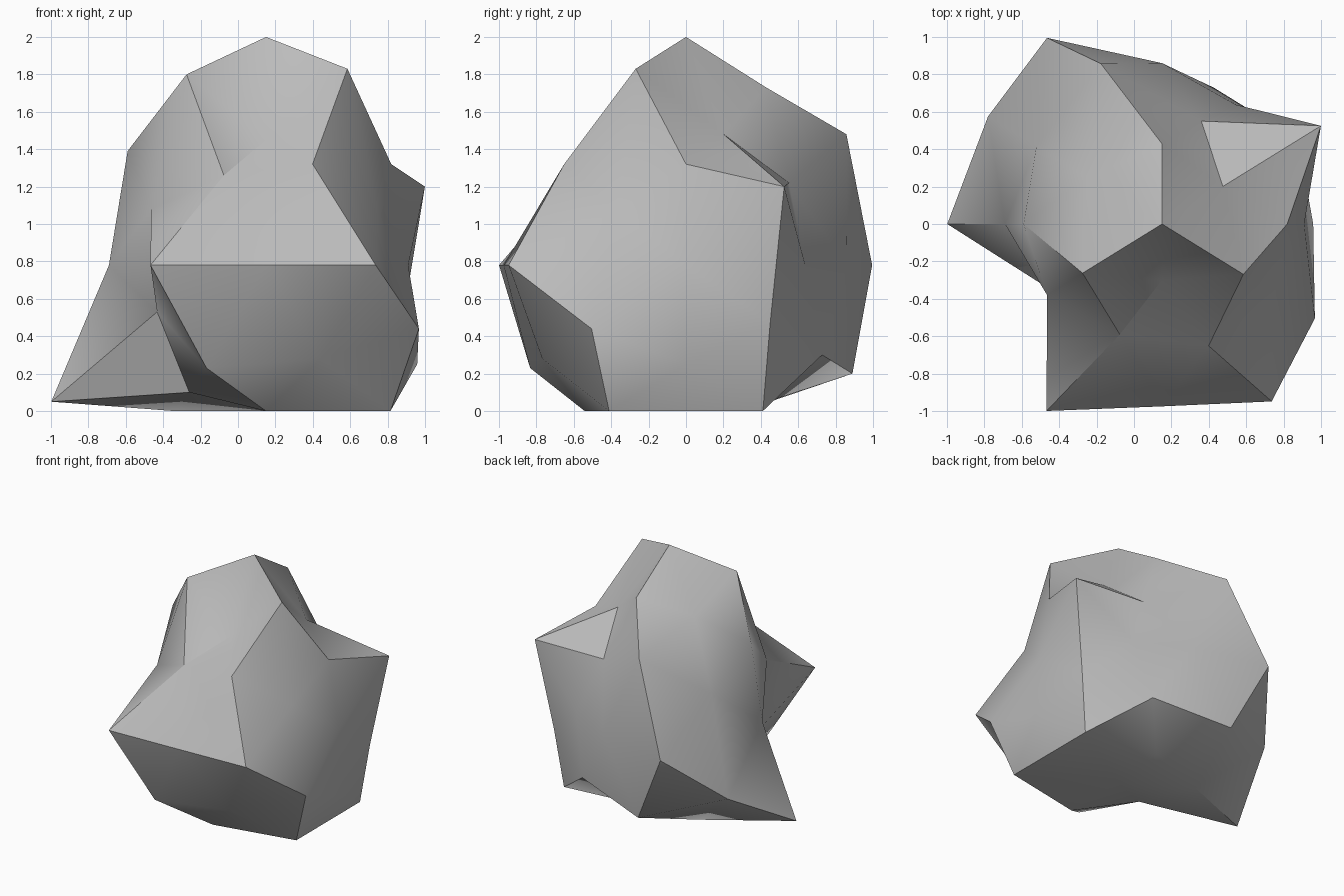
import bpy
import bmesh
import math
from itertools import product
from mathutils import Vector

cube = bpy.data.objects.get("Cube")
if cube:
    bpy.data.objects.remove(cube, do_unlink=True)

# Stone colour
stone = bpy.data.materials.new("stone_grey")
stone.use_nodes = True
colour = (0.5, 0.5, 0.5, 1.0)
stone.diffuse_color = colour
shader = next(n for n in stone.node_tree.nodes if n.type == "BSDF_PRINCIPLED")
shader.inputs["Base Color"].default_value = colour
shader.inputs["Roughness"].default_value = 0.9

# Direction families of a once-subdivided icosahedron
phi = (1 + math.sqrt(5)) / 2
corner = Vector((1, phi, 0)).normalized()
short, long = corner.x, corner.y
low, mid, high = 0.5 / phi, 0.5, phi / 2

# Middle of the rock: horizontal centre and the height of its waist
centre_x, waist = 0.15, 0.78

# For each family: (reach, height) for every sign combination, plus before minus
families = [
    ((0, 0, 1), [(1, 2), (1, 0)]),
    ((0, 1, 0), [(.86, waist), (.975, waist)]),
    ((1, 0, 0), [(.76, waist), (.84, waist)]),
    ((short, long, 0), [(.75, waist), (1.115, waist),
                        (1.17, waist), (1.175, waist)]),
    ((0, short, long), [(.815, 1.73), (.83, .05), (.57, 1.45), (1.03, 0)]),
    ((long, 0, short), [(.787, 1.32), (.95, .25), (.87, 1.39), (1.35, .05)]),
    ((low, high, mid), [(.68, 1.22), (.9, .3), (.805, 1.32), (.95, .28),
                        (1.06, 1.48), (1.1, .2), (.73, 1.26), (1.03, .23)]),
    ((mid, low, high), [(.65, 1.48), (1.33, 0), (.87, 1.83), (1.33, 0),
                        (.8, 1.62), (.98, 0), (.85, 1.8), (.82, .1)]),
    ((high, mid, low), [(1.05, 1.2), (.9, .47), (.74, 1.07), (1.01, .44),
                        (.83, 1.12), (1.15, .39), (.76, 1.08), (.72, .53)]),
]


def signed_directions(base):
    """Every sign variant of a direction, keeping zero coordinates single."""
    choices = [(c, -c) if c else (0,) for c in base]
    return [Vector(v) for v in product(*choices)]


# Faceted ball, then each corner pushed in or out to shape the rock
bm = bmesh.new()
placed = []
for base, shape in families:
    for direction, (reach, height) in zip(signed_directions(base), shape):
        vert = bm.verts.new(direction)
        target = Vector((centre_x + direction.x * reach,
                         direction.y * reach, height))
        placed.append((vert, target))
bmesh.ops.convex_hull(bm, input=bm.verts[:])
for vert, target in placed:
    vert.co = target
bmesh.ops.recalc_face_normals(bm, faces=bm.faces[:])

mesh = bpy.data.meshes.new("rock")
bm.to_mesh(mesh)
bm.free()
mesh.materials.append(stone)
rock = bpy.data.objects.new("rock", mesh)
bpy.context.collection.objects.link(rock)

# Soft facets with crisp ridges
bpy.ops.object.select_all(action="DESELECT")
rock.select_set(True)
bpy.context.view_layer.objects.active = rock
bpy.ops.object.shade_smooth_by_angle(angle=math.radians(40))
